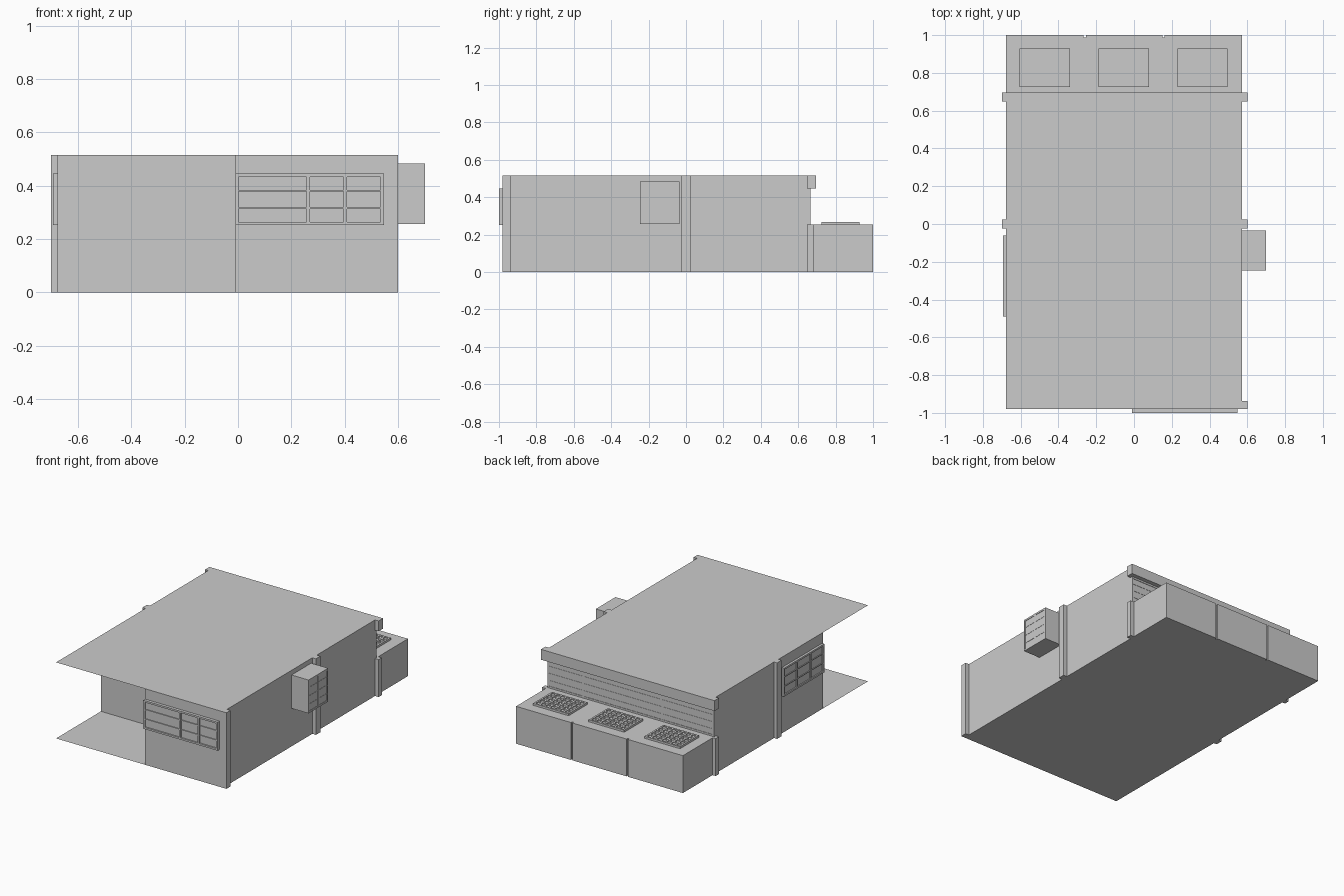
import bpy, bmesh

if "Cube" in bpy.data.objects:
    bpy.data.objects.remove(bpy.data.objects["Cube"])

grey = bpy.data.materials.new("plain_grey")
grey.diffuse_color = (0.6, 0.6, 0.6, 1)
grey.use_nodes = True
grey.node_tree.nodes["Principled BSDF"].inputs["Base Color"].default_value = grey.diffuse_color

X0, X1 = -0.677, 0.573      # side walls
Y0, Y1 = -0.98, 0.66        # front and back walls
H, LOW = 0.515, 0.253       # roof height, low rear block height


def finish(name, bm):
    me = bpy.data.meshes.new(name)
    bm.to_mesh(me)
    bm.free()
    me.materials.append(grey)
    ob = bpy.data.objects.new(name, me)
    bpy.context.collection.objects.link(ob)
    return ob


def add_box(bm, x, y, z):
    vs = bmesh.ops.create_cube(bm, size=1)["verts"]
    for v in vs:
        v.co = [(a + b) / 2 + c * abs(b - a) for (a, b), c in zip((x, y, z), v.co)]


def boxes(name, items):
    bm = bmesh.new()
    for it in items:
        add_box(bm, *it)
    return finish(name, bm)


def window(name, axis, plane, side, u, z, depth, mullions, rows, bar=0.012):
    """Framed window on a wall: backing panel, frame, mullions and rails."""
    items = []

    def part(u0, u1, z0, z1, d):
        w = sorted((plane, plane + side * d))
        items.append((w, (u0, u1), (z0, z1)) if axis == "x" else ((u0, u1), w, (z0, z1)))

    (u0, u1), (z0, z1) = u, z
    part(u0, u1, z0, z1, depth * 0.5)
    part(u0, u0 + bar, z0, z1, depth)
    part(u1 - bar, u1, z0, z1, depth)
    part(u0 + bar, u1 - bar, z0, z0 + bar, depth)
    part(u0 + bar, u1 - bar, z1 - bar, z1, depth)
    for f in mullions:
        c = u0 + f * (u1 - u0)
        part(c - bar / 2, c + bar / 2, z0 + bar, z1 - bar, depth * 0.95)
    for r in range(1, rows):
        c = z0 + r * (z1 - z0) / rows
        part(u0 + bar, u1 - bar, c - bar / 4, c + bar / 4, depth * 0.8)
    return boxes(name, items)


# Main building: L-shaped walls with a porch recess at the front left
PX, PY = -0.01, -0.5
outline = [(PX, Y0), (X1, Y0), (X1, Y1), (X0, Y1), (X0, PY), (PX, PY)]
bm = bmesh.new()
base = bm.faces.new([bm.verts.new((x, y, 0)) for x, y in outline])
top = bmesh.ops.extrude_face_region(bm, geom=[base])["geom"]
for v in top:
    if isinstance(v, bmesh.types.BMVert):
        v.co.z = H
bmesh.ops.recalc_face_normals(bm, faces=bm.faces)
finish("building_walls", bm)

# Thin porch floor and porch roof sheets
for name, z, up in (("porch_roof", H, True), ("porch_floor", 0, False)):
    bm = bmesh.new()
    pts = [(X0, Y0), (PX, Y0), (PX, PY), (X0, PY)]
    bm.faces.new([bm.verts.new((x, y, z)) for x, y in (pts if up else pts[::-1])])
    finish(name, bm)

# Cornice along the rear roof edge
boxes("rear_cornice", [((-0.7, 0.6), (0.648, 0.695), (0.445, H))])

# Pilasters on the side walls
pilasters = {"front_pilaster": [(X1, 0.6, Y0, -0.937, H)],
             "middle_pilasters": [(X1, 0.6, -0.023, 0.025, H), (-0.7, X0, -0.023, 0.025, H)],
             "rear_pilasters": [(X1, 0.6, 0.648, 0.682, LOW), (-0.7, X0, 0.648, 0.682, LOW)]}
for name, ps in pilasters.items():
    boxes(name, [((a, b), (c, d), (0, h)) for a, b, c, d, h in ps])

# Low rear block with three facing panels separated by grooves
boxes("rear_block", [((X0, X1), (Y1, 0.988), (0, LOW))])
third, gap = (X1 - X0) / 3, 0.006
boxes("rear_block_panels", [
    ((X0 + i * third + (gap if i else 0), X0 + (i + 1) * third - (gap if i < 2 else 0)),
     (0.988, 1.0), (0, LOW)) for i in range(3)])

# Skylights with a raised lattice on the low roof
for i, x0 in enumerate((-0.605, -0.187, 0.23)):
    x1, y0, y1 = x0 + 0.266, 0.725, 0.928
    items = [((x0, x1), (y0, y1), (LOW, LOW + 0.008))]
    nx, ny, b, zt = 7, 5, 0.012, (LOW + 0.008, 0.267)
    for k in range(nx + 1):
        c = x0 + k * (x1 - x0 - b) / nx
        items.append(((c, c + b), (y0, y1), zt))
    for k in range(ny + 1):
        c = y0 + k * (y1 - y0 - b) / ny
        items.append(((x0, x1), (c, c + b), (zt[0], zt[1] - 0.0005)))
    boxes(f"skylight_{i + 1}", items)

# Windows
window("front_window", "y", Y0, -1, (PX, 0.547), (0.252, 0.445), 0.02, (0.49, 0.74), 3)
window("left_window", "x", X0, -1, (-0.49, -0.06), (0.252, 0.445), 0.016, (0.33, 0.66), 3)
window("rear_window", "y", Y1, 1, (X0, X1), (LOW, 0.445), 0.006, (0.315, 0.785), 4)

# Bay box on the right wall with its window
by, bz = (-0.245, -0.035), (0.257, 0.483)
boxes("bay_box", [((X1, 0.694), by, bz)])
window("bay_window", "x", 0.694, 1, by, bz, 0.006, (0.5,), 4)
